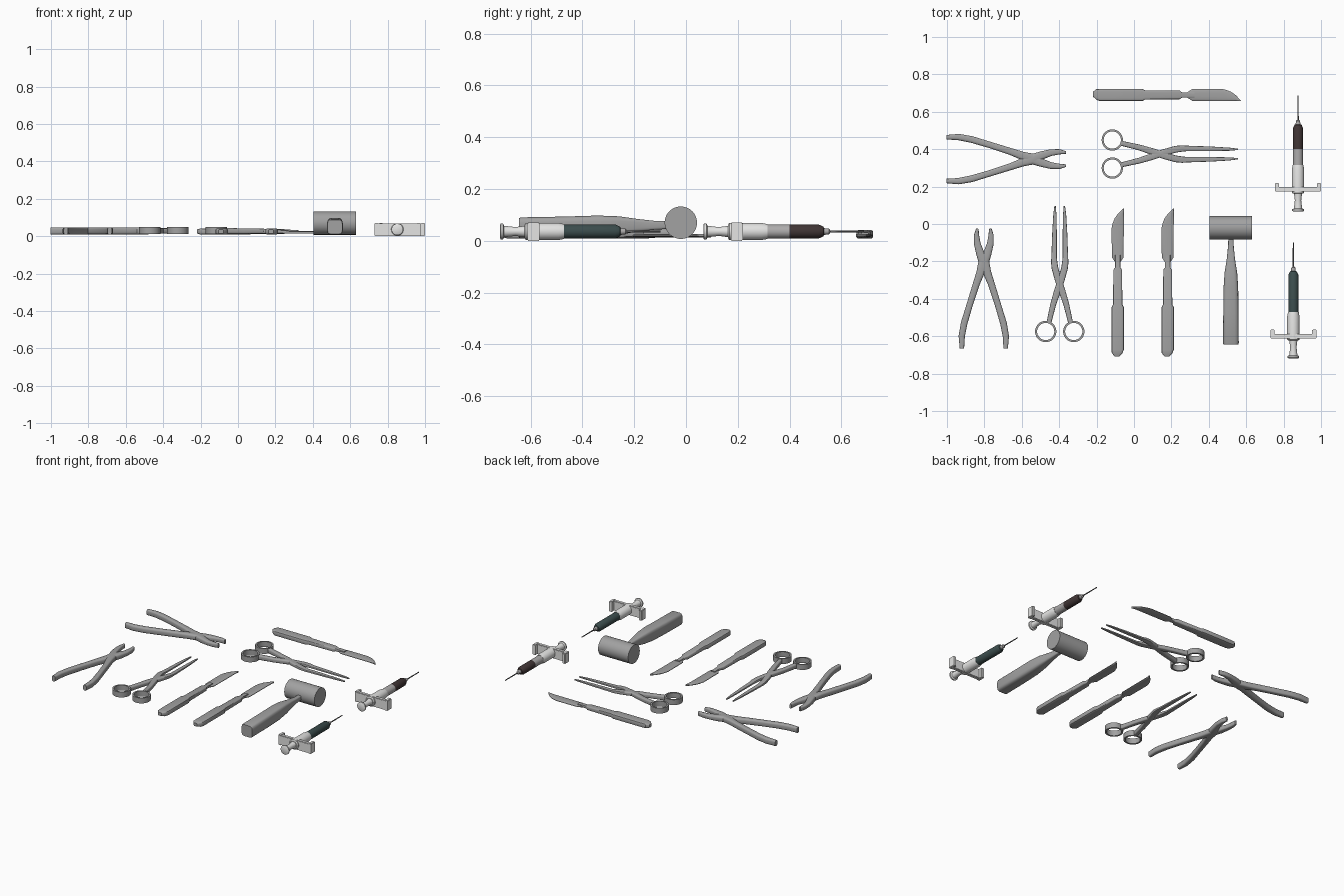
import bpy, bmesh, math
from mathutils import Matrix, Vector

if "Cube" in bpy.data.objects:
    bpy.data.objects.remove(bpy.data.objects["Cube"])


def mat(name, c):
    m = bpy.data.materials.new(name)
    m.diffuse_color = (*c, 1)
    m.use_nodes = True
    m.node_tree.nodes["Principled BSDF"].inputs["Base Color"].default_value = m.diffuse_color
    return m


STEEL = mat("brushed steel", (0.36, 0.36, 0.36))
WHITE = mat("white plastic", (0.78, 0.78, 0.77))
GLASS = mat("grey glass", (0.42, 0.41, 0.41))
GREEN = mat("dark green fluid", (0.045, 0.075, 0.075))
BROWN = mat("dark brown fluid", (0.052, 0.036, 0.036))
NEEDLE = mat("dark needle", (0.14, 0.14, 0.14))


def place(x, y, turned=False):
    return Matrix.Translation((x, y, 0)) @ Matrix.Rotation(-math.pi / 2 if turned else 0, 4, 'Z')


def finish(bm, name, mats, m, angle=35):
    bmesh.ops.recalc_face_normals(bm, faces=bm.faces)
    me = bpy.data.meshes.new(name)
    bm.to_mesh(me)
    bm.free()
    for k in mats:
        me.materials.append(k)
    ob = bpy.data.objects.new(name, me)
    bpy.context.collection.objects.link(ob)
    ob.matrix_world = m
    bpy.ops.object.select_all(action='DESELECT')
    ob.select_set(True)
    bpy.context.view_layer.objects.active = ob
    bpy.ops.object.shade_smooth_by_angle(angle=math.radians(angle))
    return ob


def bridge(bm, rings, idx=None):
    for k, (a, b) in enumerate(zip(rings, rings[1:])):
        for i in range(len(a)):
            j = (i + 1) % len(a)
            f = bm.faces.new((a[i], a[j], b[j], b[i]))
            f.material_index = idx[k] if idx else 0
    bm.faces.new(rings[0][::-1]).material_index = idx[0] if idx else 0
    bm.faces.new(rings[-1]).material_index = idx[-1] if idx else 0


def loft(name, pts, m, side=1, follow=True, power=3.0, n=16):
    """Sweep a rounded section; pts are (x, y, width, z centre, height)."""
    bm, rings = bmesh.new(), []
    for k, (x, y, w, zc, h) in enumerate(pts):
        d = Vector((1, 0))
        if follow:
            a, b = pts[max(k - 1, 0)], pts[min(k + 1, len(pts) - 1)]
            t = Vector((b[0] - a[0], b[1] - a[1])).normalized()
            d = Vector((t.y, -t.x))
        ring = []
        for i in range(n):
            ang = 2 * math.pi * (i + 0.5) / n
            c, s = math.cos(ang), math.sin(ang)
            u = math.copysign(abs(c) ** (2 / power), c) * w / 2
            v = math.copysign(abs(s) ** (2 / power), s) * h / 2
            ring.append(bm.verts.new((side * (x + d.x * u), y + d.y * u, zc + v)))
        rings.append(ring)
    bridge(bm, rings)
    return finish(bm, name, [STEEL], m)


# Pliers: two crossing halves
def pliers(m):
    pts = [(-.117, -.665, .024), (-.118, -.60, .034), (-.105, -.53, .036), (-.075, -.43, .034),
           (-.040, -.32, .037), (-.018, -.26, .044), (.0, -.20, .058), (.02, -.155, .044),
           (.035, -.105, .036), (.039, -.06, .028), (.035, -.025, .014)]
    for s in (-1, 1):
        loft("pliers_half", [(x, y, w, .028, .038 if y < -.15 else .03) for x, y, w in pts], m, s, power=3.5)


# Scissors: crossing blades plus flat finger rings
def scissors(m):
    pts = [(-.058, -.528, .026, .032), (-.035, -.43, .031, .028), (-.013, -.36, .036, .028),
           (.008, -.30, .036, .026), (.026, -.235, .036, .022), (.030, -.20, .034, .018),
           (.030, -.18, .030, .014), (.028, -.05, .025, .012), (.026, .05, .017, .01),
           (.025, .097, .007, .008)]
    for s in (-1, 1):
        loft("scissor_blade", [(x, y, w, .013 + h / 2, h) for x, y, w, h in pts], m, s, power=4)
        bm = bmesh.new()
        section = [(.057, .012), (.057, .048), (.046, .048), (.046, .012)]
        n = 32
        v = [[bm.verts.new((s * .075 + r * math.cos(2 * math.pi * i / n),
                            -.575 + r * math.sin(2 * math.pi * i / n), z)) for r, z in section]
             for i in range(n)]
        for i in range(n):
            for j in range(4):
                a, b = v[i], v[(i + 1) % n]
                bm.faces.new((a[j], a[(j + 1) % 4], b[(j + 1) % 4], b[j]))
        finish(bm, "finger_ring", [STEEL], m)


# Scalpel: stepped handle and thin curved blade
def scalpel(m):
    handle = [(-.004, -.708, .026, .022), (-.003, -.69, .058, .032), (0, -.672, .066, .034),
              (0, -.445, .066, .034), (0, -.43, .050, .03), (0, -.245, .047, .026),
              (0, -.232, .028, .02), (0, -.165, .028, .016)]
    loft("scalpel_handle", [(x, y, w, .025, h) for x, y, w, h in handle], m, follow=False, power=5)
    blade = [(0, -.205, .028), (0, -.178, .064), (0, -.02, .066), (.003, .005, .060),
             (.008, .03, .050), (.017, .055, .032), (.032, .083, .003)]
    loft("scalpel_blade", [(x, y, w, .021, .012) for x, y, w in blade], m, follow=False, power=2.5)


def lathe(name, prof, mats, m, zc, n=32, axis='Y'):
    """Revolve (y, radius, material) stations about the long axis."""
    bm = bmesh.new()
    rings = []
    for t, r, _ in prof:
        ring = []
        for i in range(n):
            a = 2 * math.pi * i / n
            p, q = r * math.cos(a), r * math.sin(a)
            ring.append(bm.verts.new((p, t, zc + q) if axis == 'Y' else (t, p, zc + q)))
        rings.append(ring)
    bridge(bm, rings, [p[2] for p in prof[:-1]])
    return finish(bm, name, mats, m)


# Mallet: cylinder head and flared handle
def mallet(m):
    lathe("mallet_head", [(-.113, .0625, 0), (.113, .0625, 0)], [STEEL], m, .07, 48, 'X')
    h = [(-.625, .080, .049, .078), (-.615, .085, .05, .082), (-.45, .082, .052, .084),
         (-.32, .079, .056, .084), (-.24, .068, .059, .072), (-.17, .045, .06, .05),
         (-.10, .031, .06, .034), (-.03, .025, .062, .03)]
    loft("mallet_handle", [(0, y, w, z, t) for y, w, z, t in h], m, follow=False, power=4.5)


def box(name, lo, hi, material, m):
    bm = bmesh.new()
    bmesh.ops.create_cube(bm, size=1)
    for v in bm.verts:
        v.co = Vector([l + (h - l) * (c + .5) for l, h, c in zip(lo, hi, v.co)])
    bmesh.ops.bevel(bm, geom=bm.edges[:], offset=.003, segments=2, affect='EDGES')
    return finish(bm, name, [material], m)


# Syringe: plunger, collar, coloured barrel, needle and finger grips
def syringe(m, fluid, empty, start):
    lathe("syringe_plunger", [(0, .026, 0), (.003, .031, 0), (.012, .031, 0), (.016, .022, 0),
                              (.06, .017, 0), (.09, .021, 0), (.12, .022, 0)], [WHITE], m, .036)
    lathe("syringe_collar", [(.095, .026, 0), (.10, .033, 0), (.225, .033, 0), (.248, .0285, 0)],
          [WHITE], m, .036)
    lathe("syringe_barrel", [(.20, .027, 0), (start, .027, 1), (.445, .027, 1), (.463, .019, 1),
                             (.466, .013, 2), (.485, .011, 2), (.49, .004, 3), (.62, .003, 3)],
          [empty, fluid, GLASS, NEEDLE], m, .036)
    box("finger_bar", (-.122, .107, .002), (.122, .131, .068), WHITE, m)
    for s in (-1, 1):
        c = s * .112
        box("finger_lug", (c - .011, .106, 0), (c + .011, .153, .07), WHITE, m)


# Tray layout
pliers(place(-.803, 0))
pliers(place(-.338, .347, True))
scissors(place(-.397, 0))
scissors(place(.459, .374, True))
scalpel(place(-.087, 0))
scalpel(place(.18, 0))
scalpel(place(.489, .69, True))
mallet(place(.518, -.02))
syringe(place(.877, .067), BROWN, GLASS, .333)
syringe(place(.852, -.718), GREEN, WHITE, .236)
